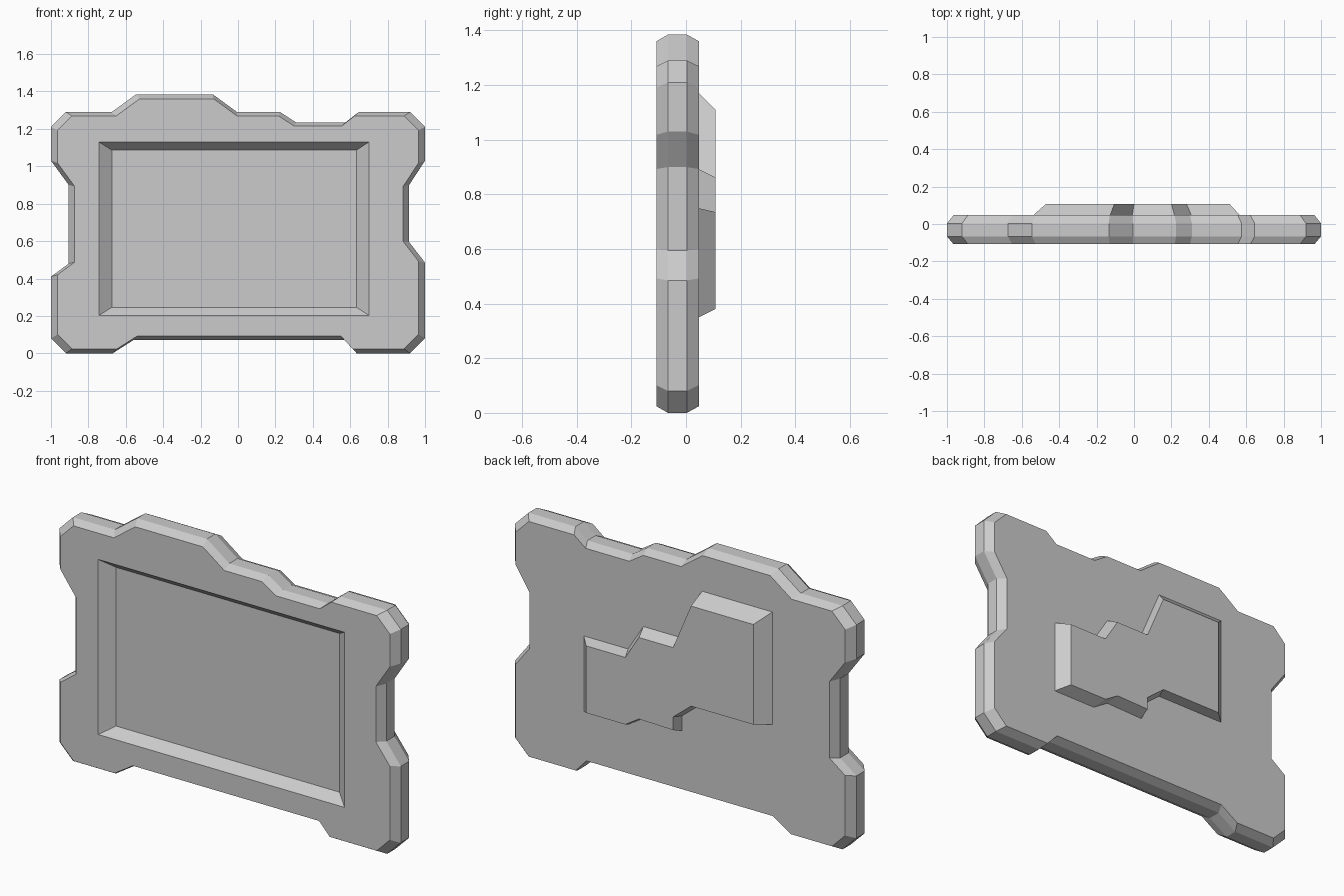
import bpy
import bmesh

if "Cube" in bpy.data.objects:
    bpy.data.objects.remove(bpy.data.objects["Cube"])


def loft(name, outline, sections, centre):
    """Stack scaled copies of an x-z outline along y; sections are (y, scale_x, scale_z)."""
    cx, cz = centre
    bm = bmesh.new()
    rings = [[bm.verts.new((cx + (x - cx) * sx, y, cz + (z - cz) * sz)) for x, z in outline]
             for y, sx, sz in sections]
    n = len(outline)
    for a, b in zip(rings, rings[1:]):
        for i in range(n):
            j = (i + 1) % n
            bm.faces.new((a[i], a[j], b[j], b[i]))
    bm.faces.new(rings[0])
    bm.faces.new(rings[-1][::-1])
    bmesh.ops.recalc_face_normals(bm, faces=bm.faces)
    mesh = bpy.data.meshes.new(name)
    bm.to_mesh(mesh)
    bm.free()
    obj = bpy.data.objects.new(name, mesh)
    bpy.context.collection.objects.link(obj)
    return obj


# Notched panel body with chamfered rim
panel_outline = [
    (-0.92, 1.29), (-0.675, 1.29), (-0.545, 1.385), (-0.135, 1.385), (-0.005, 1.29),
    (0.225, 1.29), (0.31, 1.235), (0.575, 1.235), (0.645, 1.29), (0.92, 1.29),
    (1, 1.21), (1, 1.03), (0.915, 0.90), (0.915, 0.595), (1, 0.485), (1, 0.08),
    (0.92, 0), (0.635, 0), (0.57, 0.07), (-0.56, 0.07), (-0.67, 0), (-0.92, 0),
    (-1, 0.08), (-1, 0.41), (-0.905, 0.48), (-0.905, 0.90), (-1, 1.03), (-1, 1.21)]
panel = loft("panel_body", panel_outline,
             [(-0.108, 0.965, 0.965), (-0.066, 1, 1), (0.003, 1, 1), (0.047, 0.965, 0.965)],
             (0, 0.69))

# Sloped screen recess cut into the front (the cutter is extended past the face)
recess_outline = [(-0.743, 0.203), (0.70, 0.203), (0.70, 1.13), (-0.743, 1.13)]
cutter = loft("recess_cutter", recess_outline,
              [(-0.158, 1.0936, 1.0936), (-0.108, 1, 1), (-0.056, 0.9064, 0.9064)],
              (-0.012, 0.665))
cutter.hide_render = True
cutter.hide_viewport = True
cut = panel.modifiers.new("recess", 'BOOLEAN')
cut.operation = 'DIFFERENCE'
cut.solver = 'EXACT'
cut.object = cutter

# Raised stepped block on the back, sunk slightly into the panel
block_outline = [
    (-0.47, 1.11), (-0.105, 1.11), (0.0, 0.862), (0.20, 0.862), (0.28, 0.735), (0.51, 0.735),
    (0.51, 0.38), (0.28, 0.38), (0.20, 0.43), (0.0, 0.425), (0.0, 0.495), (-0.105, 0.58),
    (-0.47, 0.58)]
loft("back_block", block_outline,
     [(0.04, 1.127, 1.125), (0.047, 1.127, 1.125), (0.108, 1, 1)], (0.07, 0.62))
